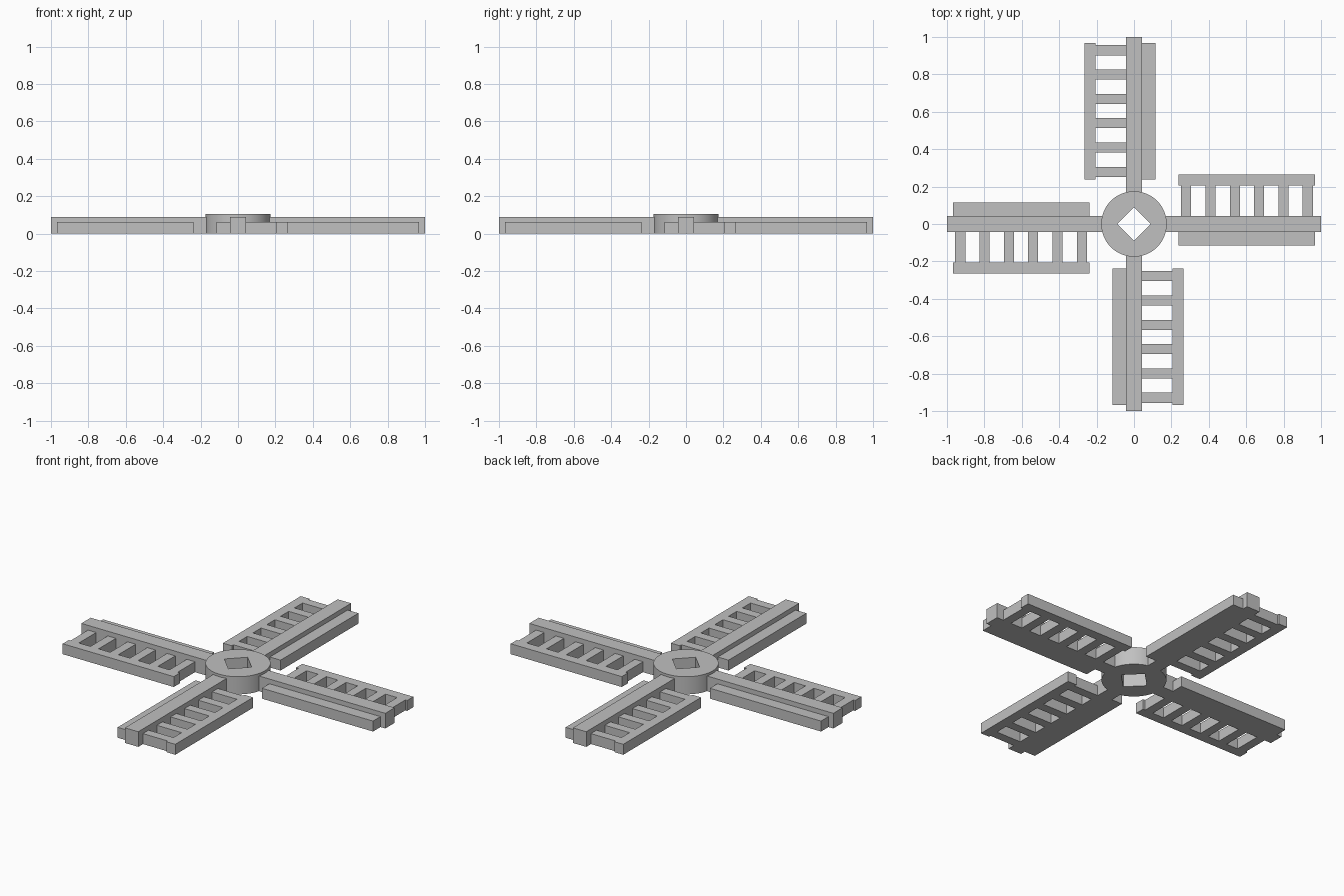
import bpy
import bmesh
from math import cos, sin, pi, radians
from mathutils import Matrix, Vector

cube = bpy.data.objects.get("Cube")
if cube:
    bpy.data.objects.remove(cube, do_unlink=True)

GREY = (0.53, 0.53, 0.53, 1.0)
grey = bpy.data.materials.new("plain_grey")
grey.use_nodes = True
grey.diffuse_color = GREY
grey.node_tree.nodes["Principled BSDF"].inputs["Base Color"].default_value = GREY


def add_object(name, mesh, angle=0.0):
    obj = bpy.data.objects.new(name, mesh)
    obj.rotation_euler.z = angle
    bpy.context.collection.objects.link(obj)
    return obj


def finish_mesh(name, bm):
    bmesh.ops.recalc_face_normals(bm, faces=bm.faces)
    mesh = bpy.data.meshes.new(name)
    bm.to_mesh(mesh)
    bm.free()
    mesh.materials.append(grey)
    return mesh


def box_mesh(name, boxes):
    """Mesh of boxes standing on the ground, each (x0, x1, y0, y1, height)."""
    bm = bmesh.new()
    for x0, x1, y0, y1, h in boxes:
        centre = Vector(((x0 + x1) / 2, (y0 + y1) / 2, h / 2))
        size = Vector((x1 - x0, y1 - y0, h, 1))
        bmesh.ops.create_cube(
            bm, size=1, matrix=Matrix.Translation(centre) @ Matrix.Diagonal(size))
    return finish_mesh(name, bm)


# Hub: round disc with a square hole turned to a diamond
def hub_mesh(radius, hole, height, sides=64):
    bm = bmesh.new()
    rings = []
    for i in range(sides):
        c, s = cos(2 * pi * i / sides), sin(2 * pi * i / sides)
        inner = hole / (abs(c) + abs(s))
        corners = [(radius, 0), (radius, height), (inner, height), (inner, 0)]
        rings.append([bm.verts.new((r * c, r * s, z)) for r, z in corners])
    for i in range(sides):
        a, b = rings[i], rings[(i + 1) % sides]
        for j in range(4):
            k = (j + 1) % 4
            bm.faces.new((a[j], b[j], b[k], a[k]))
    return finish_mesh("hub", bm)


hub = add_object("hub", hub_mesh(0.175, 0.09, 0.105))
bpy.ops.object.select_all(action="DESELECT")
hub.select_set(True)
bpy.context.view_layer.objects.active = hub
bpy.ops.object.shade_smooth_by_angle(angle=radians(30))

# Blade parts, laid out along +x
START, END = 0.237, 0.968
HALF_SPAR = 0.044
RAIL_IN, RAIL_OUT = 0.207, 0.265
LOW = 0.062
RUNGS, RUNG_WIDTH, FIRST, STEP = 6, 0.054, 0.279, 0.13

rungs = [(FIRST + i * STEP - RUNG_WIDTH / 2, FIRST + i * STEP + RUNG_WIDTH / 2,
          HALF_SPAR, RAIL_IN, LOW) for i in range(RUNGS)]
parts = {
    "spar": [(0.15, 1.0, -HALF_SPAR, HALF_SPAR, 0.09)],
    "leading_board": [(START, END, -0.114, -HALF_SPAR, LOW)],
    "outer_rail": [(START, END, RAIL_IN, RAIL_OUT, LOW)],
    "lattice_rungs": rungs,
}

# Four blades around the hub share the same meshes
for part, boxes in parts.items():
    mesh = box_mesh(part, boxes)
    for turn, side in enumerate(("left", "back", "right", "front")):
        add_object(f"{side}_{part}", mesh, turn * pi / 2)
